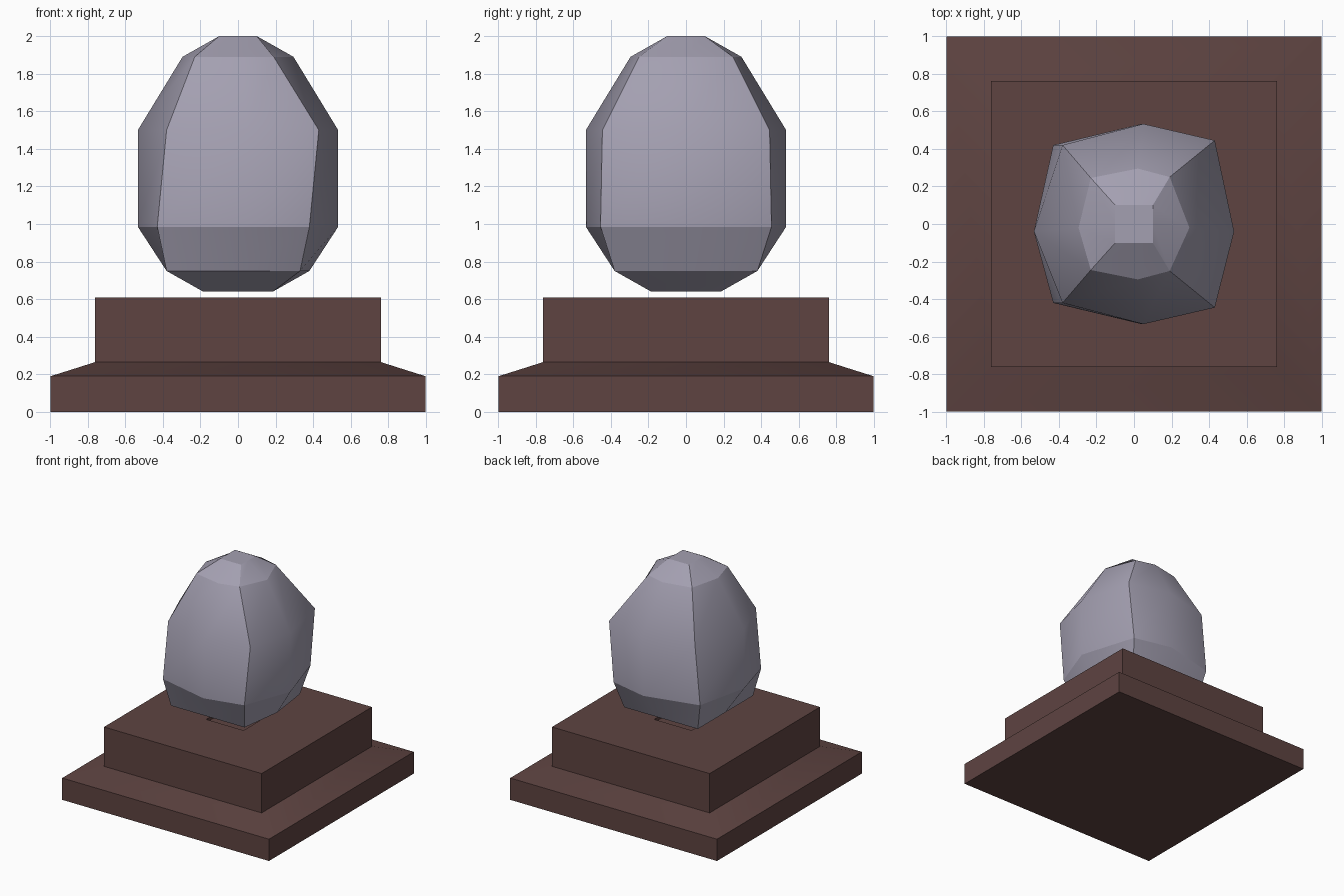
import bpy, bmesh

if "Cube" in bpy.data.objects:
    bpy.data.objects.remove(bpy.data.objects["Cube"])


def material(name, color):
    m = bpy.data.materials.new(name)
    m.diffuse_color = (*color, 1)
    m.use_nodes = True
    m.node_tree.nodes["Principled BSDF"].inputs["Base Color"].default_value = m.diffuse_color
    return m


def loft(name, rings, mat, sharp_rings, corner_step=1, soft_bands=()):
    """Bridge equal-length rings, cap both ends, mark the crisp edges."""
    bm = bmesh.new()
    vs = [[bm.verts.new(p) for p in r] for r in rings]
    n = len(vs[0])
    bm.faces.new(vs[0][::-1])
    bm.faces.new(vs[-1])
    for a, b in zip(vs, vs[1:]):
        for i in range(n):
            bm.faces.new((a[i], a[(i + 1) % n], b[(i + 1) % n], b[i]))
    bmesh.ops.recalc_face_normals(bm, faces=bm.faces)
    for f in bm.faces:
        f.smooth = True
    for k in sharp_rings:
        for i in range(n):
            bm.edges.get((vs[k][i], vs[k][(i + 1) % n])).smooth = False
    for k, (a, b) in enumerate(zip(vs, vs[1:])):
        if k not in soft_bands:
            for i in range(0, n, corner_step):
                bm.edges.get((a[i], b[i])).smooth = False
    me = bpy.data.meshes.new(name)
    bm.to_mesh(me)
    bm.free()
    me.materials.append(mat)
    ob = bpy.data.objects.new(name, me)
    bpy.context.collection.objects.link(ob)
    return ob


def square(h, z):
    return [(-h, -h, z), (h, -h, z), (h, h, z), (-h, h, z)]


def stone_ring(z, left, right, yl, yr, mx, my, half):
    """Eight points: corners and bulging side middles, mirrored front to back."""
    return [(left, -yl, z), (mx, -half, z), (right, -yr, z), (half, my, z),
            (right, yr, z), (mx, half, z), (left, yl, z), (-half, my, z)]


wood = material("dark_wood", (0.112, 0.057, 0.053))
grey = material("stone_grey", (0.37, 0.35, 0.44))

# Stepped plinth with a shallow square socket on top
loft("plinth", [square(h, z) for h, z in (
    (0.997, 0), (0.997, 0.19), (0.76, 0.265), (0.76, 0.608), (0.18, 0.608), (0.18, 0.58))],
    wood, sharp_rings=range(6), soft_bands=(1, 3))

# Faceted egg-shaped stone floating above the plinth
loft("stone", [
    stone_ring(0.64, -0.185, 0.185, 0.185, 0.185, 0, 0, 0.185),
    stone_ring(0.75, -0.38, 0.33, 0.38, 0.38, 0, 0, 0.38),
    stone_ring(0.985, -0.43, 0.38, 0.42, 0.455, 0.04, -0.04, 0.533),
    stone_ring(1.50, -0.38, 0.43, 0.42, 0.445, 0.05, -0.04, 0.533),
    stone_ring(1.89, -0.23, 0.19, 0.245, 0.25, 0.02, -0.02, 0.295),
    stone_ring(2.00, -0.10, 0.10, 0.10, 0.10, 0, 0, 0.10),
], grey, sharp_rings=(0, 1, 2, 4, 5), corner_step=2)
